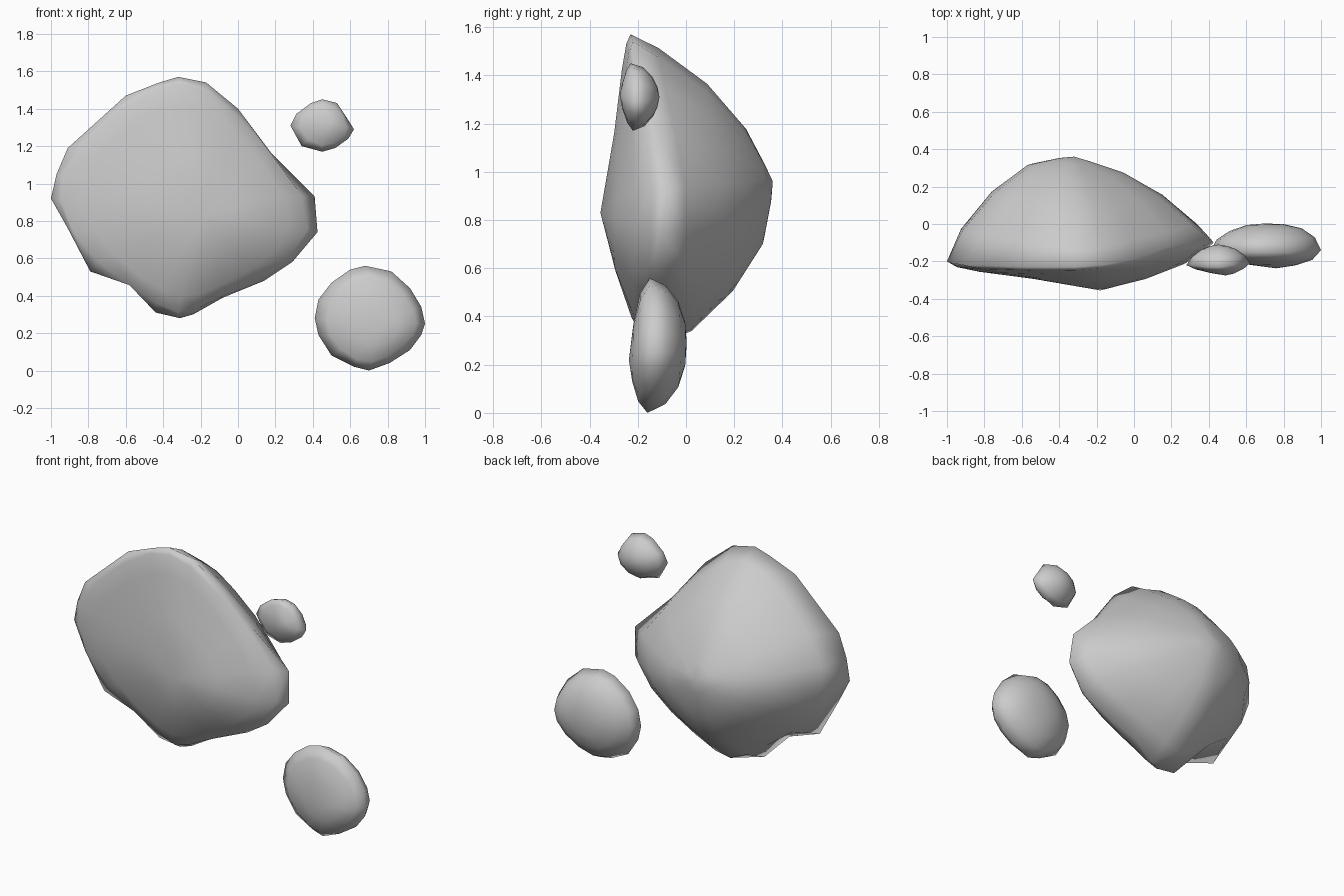
import bpy, bmesh
from math import radians
from mathutils import Vector

if "Cube" in bpy.data.objects:
    bpy.data.objects.remove(bpy.data.objects["Cube"])


def soften(points):
    """Average every outline point with its neighbours."""
    n = len(points)
    return [points[i] * .5 + (points[i - 1] + points[(i + 1) % n]) * .25 for i in range(n)]


def rock(name, rim, domes):
    """Rim outline (x, z, y) with two domes: (peak, lean direction in x/z, profile).
    Profile rows: outline scale, fraction of the way to the peak in y on the
    side facing the lean direction, and the same on the opposite side."""
    bm = bmesh.new()
    rim = [Vector((x, y, z)) for x, z, y in rim]
    outer = [bm.verts.new(p) for p in rim]
    n = len(rim)
    for peak, lean, prof in domes:
        peak, lean = Vector(peak), Vector((lean[0], 0, lean[1])).normalized()
        ring, shape = outer, rim
        for s, ha, hb in prof:
            shape = soften(shape)
            new = []
            for p in shape:
                d = p - peak
                t = .5 + .5 * Vector((d.x, 0, d.z)).normalized().dot(lean)
                q = peak + d * s
                q.y = p.y + (peak.y - p.y) * (hb + (ha - hb) * t)
                new.append(bm.verts.new(q))
            for i in range(n):
                j = (i + 1) % n
                bm.faces.new((ring[i], ring[j], new[j], new[i]))
            ring = new
        tip = bm.verts.new(peak)
        for i in range(n):
            bm.faces.new((ring[i], ring[(i + 1) % n], tip))
    bmesh.ops.recalc_face_normals(bm, faces=bm.faces)
    me = bpy.data.meshes.new(name)
    bm.to_mesh(me)
    bm.free()
    ob = bpy.data.objects.new(name, me)
    bpy.context.collection.objects.link(ob)
    bpy.ops.object.select_all(action='DESELECT')
    ob.select_set(True)
    bpy.context.view_layer.objects.active = ob
    bpy.ops.object.shade_smooth_by_angle(angle=radians(100))
    return ob


# Large boulder
rock("large_rock",
     [(-1, .92, -.2), (-.97, 1.05, -.21), (-.91, 1.19, -.22), (-.6, 1.47, -.23),
      (-.42, 1.54, -.23), (-.32, 1.57, -.23), (-.17, 1.54, -.22), (0, 1.40, -.19),
      (.18, 1.16, -.12), (.41, .93, -.08), (.425, .74, -.1), (.29, .58, -.12),
      (.14, .48, -.1), (-.08, .39, -.09), (-.24, .30, -.12), (-.31, .28, -.13),
      (-.44, .31, -.15), (-.57, .47, -.16), (-.79, .53, -.2), (-.91, .76, -.22)],
     [((-.18, -.355, .83), (1, -1),
       [(.97, .2, .15), (.84, .46, .3), (.48, .78, .55)]),
      ((-.32, .36, .96), (1, 1),
       [(.93, .17, .34), (.7, .51, .69), (.41, .77, .94), (.15, .92, .99)])])

# Medium flat stone
rock("medium_rock",
     [(.41, .28, -.14), (.43, .38, -.14), (.5, .47, -.15), (.6, .54, -.15),
      (.68, .56, -.15), (.82, .53, -.15), (.92, .44, -.14), (.98, .34, -.14),
      (1, .25, -.14), (.98, .19, -.14), (.92, .11, -.14), (.81, .04, -.15),
      (.7, 0, -.16), (.62, .02, -.15), (.5, .08, -.14), (.43, .19, -.14)],
     [((.76, -.237, .22), (1, -1), [(.84, .55, .46), (.47, .85, .78)]),
      ((.7, .003, .29), (1, 0), [(.92, .48, .4), (.7, .82, .72), (.38, .97, .94)])])

# Small stone
rock("small_rock",
     [(.28, 1.31, -.22), (.31, 1.37, -.22), (.39, 1.43, -.23), (.45, 1.45, -.23),
      (.53, 1.43, -.22), (.57, 1.37, -.21), (.62, 1.29, -.21), (.59, 1.24, -.21),
      (.52, 1.19, -.21), (.45, 1.17, -.22), (.34, 1.2, -.22)],
     [((.49, -.275, 1.32), (1, -1), [(.85, .48, .4), (.46, .85, .75)]),
      ((.45, -.11, 1.31), (1, 0), [(.95, .42, .42), (.7, .75, .75), (.4, .92, .92)])])
